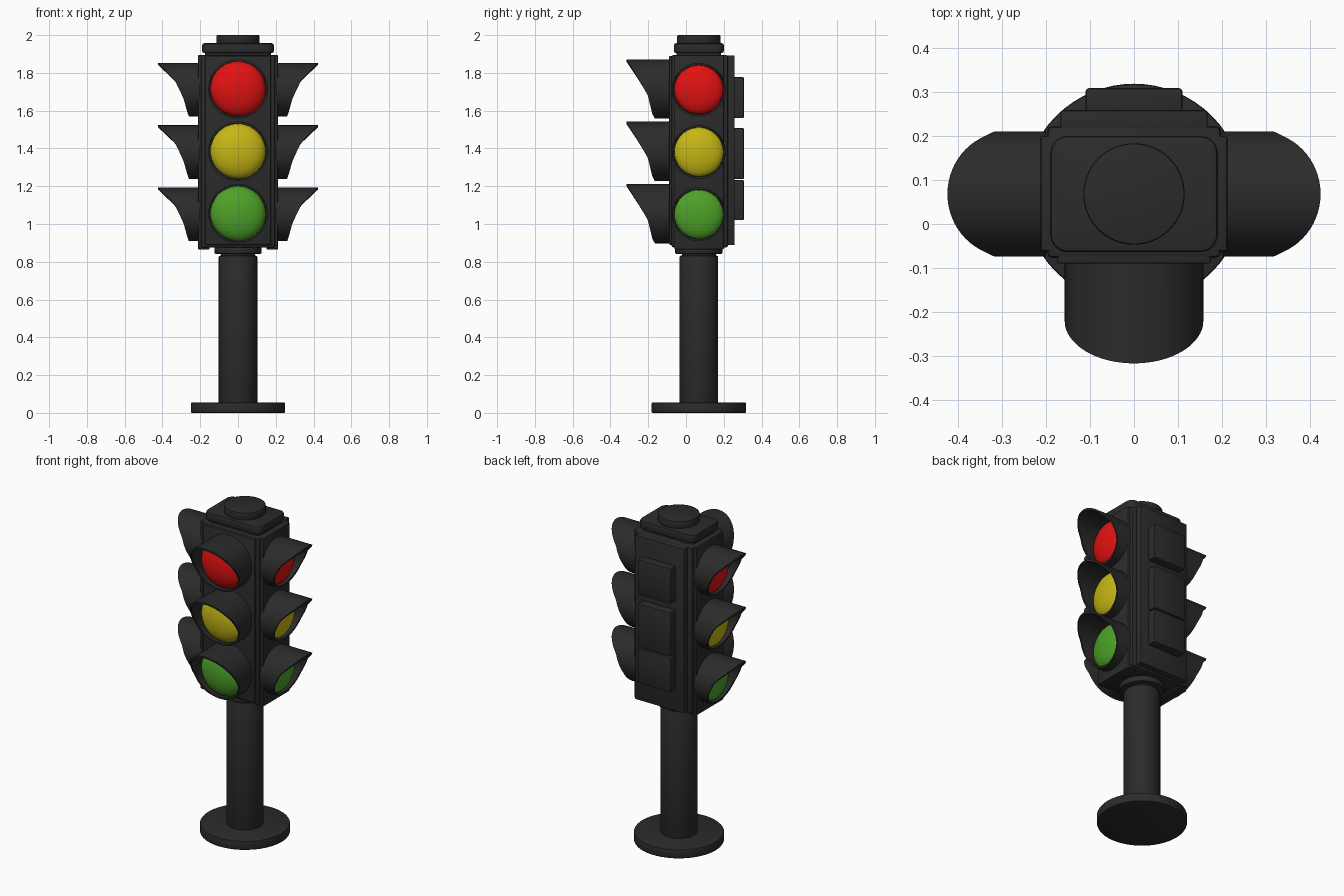
import bpy, bmesh, math
from mathutils import Matrix, Vector

if "Cube" in bpy.data.objects:
    bpy.data.objects.remove(bpy.data.objects["Cube"])

CY = 0.068  # pole axis in y


def material(name, rgb):
    m = bpy.data.materials.new(name)
    m.diffuse_color = (*rgb, 1)
    m.use_nodes = True
    m.node_tree.nodes["Principled BSDF"].inputs["Base Color"].default_value = m.diffuse_color
    return m


DARK = material("charcoal", (0.024, 0.024, 0.024))
LAMPS = [("red", material("signal_red", (0.76, 0.006, 0.006))),
         ("yellow", material("signal_yellow", (0.57, 0.47, 0.007))),
         ("green", material("signal_green", (0.075, 0.36, 0.02)))]


def finish(name, bm, mat):
    bmesh.ops.recalc_face_normals(bm, faces=bm.faces)
    me = bpy.data.meshes.new(name)
    bm.to_mesh(me)
    bm.free()
    me.materials.append(mat)
    ob = bpy.data.objects.new(name, me)
    bpy.context.collection.objects.link(ob)
    bpy.ops.object.select_all(action='DESELECT')
    ob.select_set(True)
    bpy.context.view_layer.objects.active = ob
    bpy.ops.object.shade_smooth_by_angle(angle=math.radians(35))
    return ob


def box(name, lo, hi, bevel=0.006, corner=0.0):
    """Box from corner to corner, optionally with rounded vertical edges."""
    bm = bmesh.new()
    lo, hi = Vector(lo), Vector(hi)
    bmesh.ops.create_cube(bm, size=1, matrix=Matrix.Translation((lo + hi) / 2)
                          @ Matrix.Diagonal((*(hi - lo), 1)))
    if corner:
        up = [e for e in bm.edges if abs((e.verts[0].co - e.verts[1].co).z) > 1e-4]
        bmesh.ops.bevel(bm, geom=up, offset=corner, segments=5, profile=0.5, affect='EDGES')
        bevel_edges = [e for e in bm.edges if abs((e.verts[0].co - e.verts[1].co).z) < 1e-4]
    else:
        bevel_edges = bm.edges[:]
    bmesh.ops.bevel(bm, geom=bevel_edges, offset=bevel, segments=2, profile=0.5, affect='EDGES')
    return finish(name, bm, DARK)


def disc(name, r, z0, z1, bevel=0.006):
    bm = bmesh.new()
    bmesh.ops.create_cone(bm, cap_ends=True, segments=64, radius1=r, radius2=r, depth=z1 - z0,
                          matrix=Matrix.Translation((0, CY, (z0 + z1) / 2)))
    rims = [e for e in bm.edges if abs(e.verts[0].co.z - e.verts[1].co.z) < 1e-5]
    bmesh.ops.bevel(bm, geom=rims, offset=bevel, segments=2, profile=0.5, affect='EDGES')
    return finish(name, bm, DARK)


def lerp_table(table, t):
    for (a, va), (b, vb) in zip(table, table[1:]):
        if t <= b:
            return va + (vb - va) * (t - a) / (b - a)
    return table[-1][1]


def visor(name, mat, r, reach, place):
    """Tube pointing to -y whose front is cut along a curve (height -> reach)."""
    bm = bmesh.new()
    n, wall, rings = 64, 0.011, []
    for rad, tip in ((r, 0), (r, 1), (r - wall, 1), (r - wall, 0)):
        ring = []
        for i in range(n):
            a = 2 * math.pi * i / n
            y = -lerp_table(reach, math.sin(a)) if tip else 0.01
            ring.append(bm.verts.new((rad * math.cos(a), y, rad * math.sin(a))))
        rings.append(ring)
    for k in range(4):
        A, B = rings[k], rings[(k + 1) % 4]
        for i in range(n):
            j = (i + 1) % n
            bm.faces.new((A[i], A[j], B[j], B[i]))
    bm.transform(place)
    return finish(name, bm, mat)


def lens(name, mat, r, start, depth, place):
    """Shallow dome on a short drum, pointing to -y."""
    bm = bmesh.new()
    n, m = 48, 10
    prof = [(r, 0.0)] + [(r * math.cos(k * math.pi / 2 / m),
                          -start - depth * math.sin(k * math.pi / 2 / m)) for k in range(m)]
    rings = [[bm.verts.new((p * math.cos(2 * math.pi * i / n), y, p * math.sin(2 * math.pi * i / n)))
              for i in range(n)] for p, y in prof]
    for A, B in zip(rings, rings[1:]):
        for i in range(n):
            bm.faces.new((A[i], A[(i + 1) % n], B[(i + 1) % n], B[i]))
    tip = bm.verts.new((0, -start - depth, 0))
    for i in range(n):
        bm.faces.new((rings[-1][i], rings[-1][(i + 1) % n], tip))
    bm.faces.new(rings[0])
    bm.transform(place)
    return finish(name, bm, mat)


# Stand
disc("base_plate", 0.25, 0.0, 0.055)
disc("pole", 0.102, 0.05, 0.832)
disc("pole_neck", 0.09, 0.82, 0.90)
disc("collar", 0.125, 0.842, 0.88)

# Housing core and its raised panels
box("housing", (-0.197, -0.077, 0.875), (0.197, 0.222, 1.895), 0.012)
box("front_panel", (-0.175, -0.09, 0.89), (0.175, -0.05, 1.89))
for s, side in ((-1, "left"), (1, "right")):
    xs = sorted((s * 0.15, s * 0.212))
    box(side + "_panel", (xs[0], -0.062, 0.865), (xs[1], 0.2, 1.895))
box("back_panel", (-0.167, 0.2, 0.888), (0.167, 0.258, 1.893))
for i, (z0, z1) in enumerate(((1.02, 1.232), (1.238, 1.508), (1.56, 1.777))):
    box(f"back_box_{i + 1}", (-0.11, 0.24, z0), (0.11, 0.308, z1), 0.008)

# Roof
box("roof_neck", (-0.175, -0.05, 1.88), (0.175, 0.186, 1.915), 0.003, 0.03)
box("roof_cap", (-0.19, -0.064, 1.905), (0.19, 0.2, 1.957), 0.01, 0.04)
disc("roof_disc", 0.115, 1.95, 2.0)

# Lamps on three sides: height along the hood (-1..1) against its reach
FRONT = [(-1, 0.075), (-0.85, 0.088), (-0.22, 0.112), (0.37, 0.165), (1, 0.226)]
SIDE = [(-1, 0.05), (-0.8, 0.06), (-0.36, 0.077), (0.34, 0.122), (1, 0.213)]
for k, (colour, mat) in enumerate(LAMPS):
    z = 1.715 - 0.33 * k
    here = Matrix.Translation((0, -0.09, z))
    visor(f"front_{colour}_visor", DARK, 0.157, FRONT, here)
    lens(f"front_{colour}_lens", mat, 0.1455, 0.045, 0.066, here)
    for s, side in ((-1, "left"), (1, "right")):
        here = Matrix.Translation((s * 0.21, CY, z - 0.004)) @ Matrix.Rotation(s * math.pi / 2, 4, 'Z')
        visor(f"{side}_{colour}_visor", DARK, 0.142, SIDE, here)
        lens(f"{side}_{colour}_lens", mat, 0.13, 0.022, 0.05, here)
